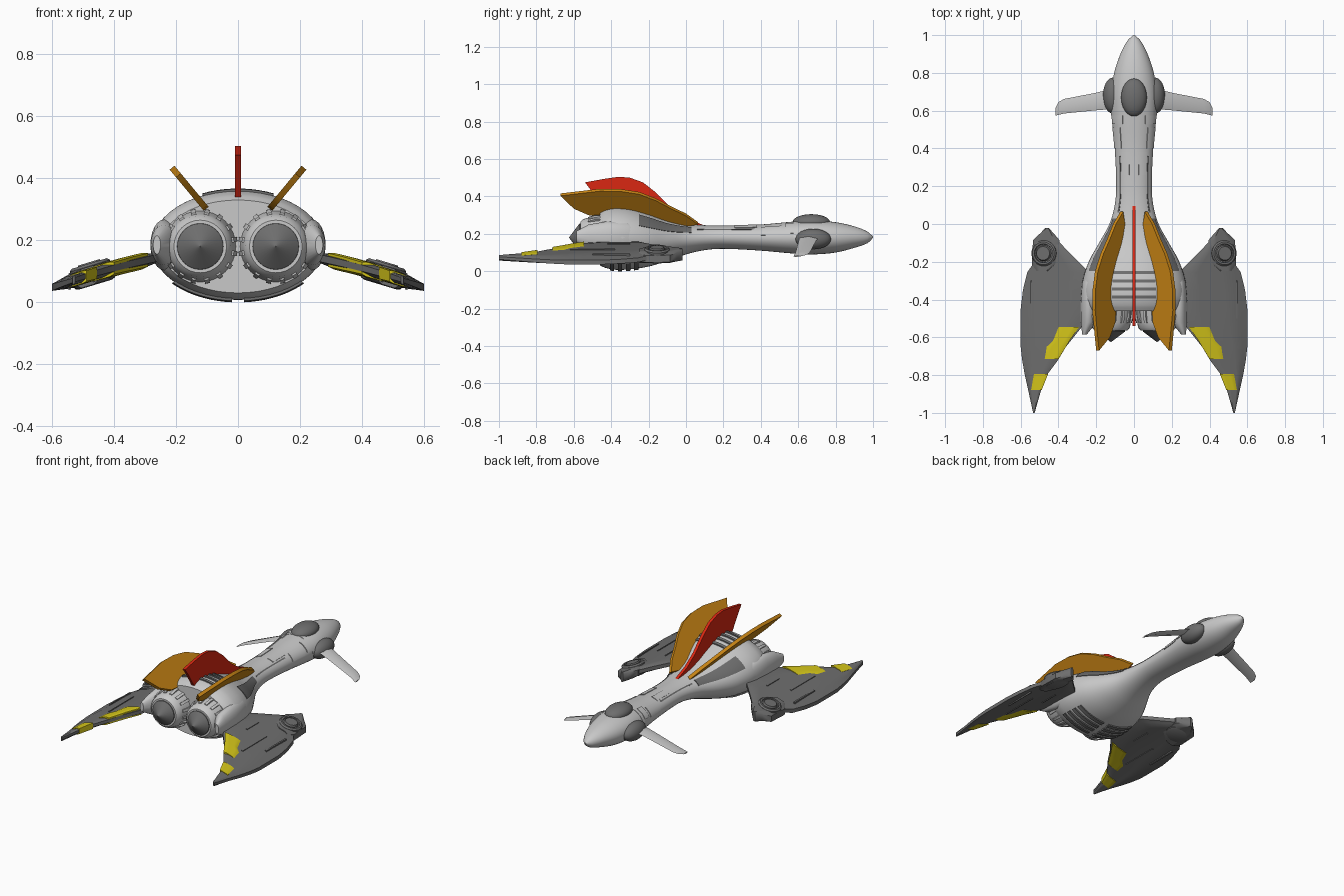
import bpy, bmesh, math
from mathutils import Vector
from math import sin, cos, pi, radians

if "Cube" in bpy.data.objects:
    bpy.data.objects.remove(bpy.data.objects["Cube"])


def material(name, r, g, b):
    m = bpy.data.materials.new(name)
    m.diffuse_color = (r, g, b, 1)
    m.use_nodes = True
    m.node_tree.nodes["Principled BSDF"].inputs["Base Color"].default_value = m.diffuse_color
    return m


LIGHT = material("light_grey", 0.58, 0.58, 0.58)
DARK = material("dark_grey", 0.155, 0.155, 0.155)
YELLOW = material("yellow", 0.66, 0.56, 0.01)
ORANGE = material("orange", 0.62, 0.25, 0.008)
RED = material("red", 0.70, 0.02, 0.006)


def loft(name, rings, mat, angle=35):
    """Skin a list of closed rings and cap both ends."""
    bm = bmesh.new()
    vs = [[bm.verts.new(p) for p in ring] for ring in rings]
    n = len(vs[0])
    for a, b in zip(vs, vs[1:]):
        for i in range(n):
            j = (i + 1) % n
            bm.faces.new((a[i], a[j], b[j], b[i]))
    bm.faces.new(vs[0])
    bm.faces.new(vs[-1])
    bmesh.ops.recalc_face_normals(bm, faces=bm.faces)
    me = bpy.data.meshes.new(name)
    bm.to_mesh(me)
    bm.free()
    me.materials.append(mat)
    for p in me.polygons:
        p.use_smooth = True
    me.set_sharp_from_angle(angle=radians(angle))
    ob = bpy.data.objects.new(name, me)
    bpy.context.collection.objects.link(ob)
    return ob


def revolve(name, centre, axis, profile, mat, n=32):
    """Profile of (distance along axis, radius)."""
    c, w = Vector(centre), Vector(axis).normalized()
    u = w.cross(Vector((0, 1, 0)) if abs(w.y) < 0.5 else Vector((1, 0, 0))).normalized()
    v = w.cross(u)
    return loft(name, [[c + w * h + (u * cos(2 * pi * i / n) + v * sin(2 * pi * i / n)) * r
                        for i in range(n)] for h, r in profile], mat)


def ellipsoid(name, c, r, mat, n=32, m=16):
    rings = []
    for k in range(m + 1):
        t = pi * (0.01 + 0.98 * k / m)
        rings.append([(c[0] + r[0] * sin(t) * cos(2 * pi * i / n), c[1] + r[1] * cos(t),
                       c[2] + r[2] * sin(t) * sin(2 * pi * i / n)) for i in range(n)])
    return loft(name, rings, mat, 50)


# Fuselage sections: y, half width, bottom z, top z
KEYS = [(1.0, .004, .178, .186), (.97, .035, .15, .212), (.9, .072, .125, .24),
        (.8, .105, .1, .262), (.68, .122, .09, .272), (.57, .118, .095, .265),
        (.4, .102, .11, .25), (.2, .094, .12, .244), (.1, .102, .113, .246),
        (0, .13, .09, .255), (-.1, .185, .055, .28), (-.2, .24, .025, .32),
        (-.3, .272, .01, .352), (-.38, .278, .008, .36), (-.43, .268, .018, .348),
        (-.46, .25, .03, .33)]


def section(y):
    """Smooth interpolation of the fuselage sections."""
    k = 0
    while k < len(KEYS) - 2 and y < KEYS[k + 1][0]:
        k += 1
    a, b = KEYS[k], KEYS[k + 1]
    p, q = KEYS[max(k - 1, 0)], KEYS[min(k + 2, len(KEYS) - 1)]
    h = b[0] - a[0]
    t = (y - a[0]) / h
    out = []
    for i in (1, 2, 3):
        ma = (b[i] - p[i]) / (b[0] - p[0]) * h
        mb = (q[i] - a[i]) / (q[0] - a[0]) * h
        out.append((2*t**3 - 3*t*t + 1) * a[i] + (t**3 - 2*t*t + t) * ma
                   + (3*t*t - 2*t**3) * b[i] + (t**3 - t*t) * mb)
    return out


def hull(y, deg, off=0.0):
    w, zb, zt = section(y)
    a = radians(deg)
    return ((w + off) * cos(a), y, (zb + zt) / 2 + ((zt - zb) / 2 + off) * sin(a))


ys = []
for a, b in zip(KEYS, KEYS[1:]):
    ys += [a[0] + (b[0] - a[0]) * i / 4 for i in range(4)]
ys.append(KEYS[-1][0])
loft("fuselage", [[hull(y, i * 7.5) for i in range(48)] for y in ys], LIGHT)


def skin(name, y0, y1, a0, a1, off, mat, a2=None, a3=None):
    """Thin plate following the fuselage between two y and two angles."""
    a2, a3 = a0 if a2 is None else a2, a1 if a3 is None else a3
    rings = []
    for k in range(9):
        t = k / 8
        y, lo, hi = y0 + (y1 - y0) * t, a0 + (a2 - a0) * t, a1 + (a3 - a1) * t
        arc = [lo + (hi - lo) * i / 10 for i in range(11)]
        rings.append([hull(y, d, off) for d in arc] + [hull(y, d, -.006) for d in reversed(arc)])
    loft(name, rings, mat)


def both(name, y0, y1, a0, a1, off, mat):
    skin(name + "_right", y0, y1, a0, a1, off, mat)
    skin(name + "_left", y0, y1, 180 - a0, 180 - a1, off, mat)


# Hull plates, panels and ribs
both("shoulder_panel", 0.03, -.25, 24, 50, .004, DARK)
both("neck_groove", .36, .06, 38, 44, .002, DARK)
both("neck_plate_front", .575, .53, 15, 60, .005, LIGHT)
both("neck_plate_mid", .51, .40, 10, 50, .004, LIGHT)
both("neck_plate_rear", .38, .26, 50, 75, .004, LIGHT)
for i in range(4):
    y = -.25 - i * .043
    skin("back_rib_%d" % i, y, y - .016, 66, 114, .007, DARK)
    both("belly_rib_%d" % i, y - .005, y - .028, -86, -42, .008, DARK)
skin("neck_collar", .60, .575, 0, 180, .003, LIGHT)

# Cockpit canopy
ellipsoid("canopy", (0, .67, .262), (.068, .10, .043), DARK)


def wing_z(x):
    t = x - .25
    return .145 - .2 * t - .22 * t * t


def wing_panel(name, s, rows, mat, thick, edge=.5, lift=0):
    """Curved slab from rows of (y, inner x, outer x)."""
    rings = []
    n = 10
    for k, (y, x0, x1) in enumerate(rows):
        top, bot = [], []
        for i in range(n + 1):
            f = i / n
            x = x0 + (x1 - x0) * f
            e = min(1, edge + (1 - edge) * 5 * min(f, 1 - f))
            h = thick * e * (1 if y > -.6 else max(.6, 1 + (y + .6))) / 2
            top.append((s * x, y, wing_z(x) + lift + h))
            bot.append((s * x, y, wing_z(x) + lift - h))
        rings.append(top + bot[::-1])
    loft(name, rings, mat)


def fin(name, pts, thick, mat, origin, up):
    """Flat fin from (y, height) points in a plane through origin along up."""
    o, u = Vector(origin), Vector(up).normalized()
    n = u.cross(Vector((0, 1, 0))) * thick / 2
    loft(name, [[o + u * h + Vector((0, y, 0)) + n * k for y, h in pts] for k in (-1, 1)], mat)


# Central fin
fin("centre_fin", [(.11, .24), (0, .285), (-.08, .34), (-.16, .42), (-.23, .475), (-.3, .50),
                   (-.36, .505), (-.43, .495), (-.54, .475), (-.51, .435), (-.45, .34),
                   (-.3, .33), (0, .235)], .018, RED, (0, 0, 0), (0, 0, 1))

for s, side in ((1, "right"), (-1, "left")):
    # Tilted side fins
    fin("side_fin_" + side, [(.065, -.06), (0, .0), (-.08, .05), (-.16, .105), (-.25, .15),
                             (-.35, .17), (-.46, .172), (-.67, .14), (-.6, .05), (-.52, .005),
                             (-.4, -.005), (-.25, 0), (-.1, -.05), (0, -.075)],
        .02, ORANGE, (s * .103, 0, .302), (s * .64, 0, .77))

    # Main wing, pod and trailing panels
    wing_panel("wing_" + side, s, [(-.09, .40, .53), (-.15, .345, .535), (-.22, .275, .54),
               (-.255, .24, .565), (-.35, .24, .588), (-.45, .24, .60), (-.55, .28, .60),
               (-.65, .36, .60), (-.72, .402, .592), (-.8, .462, .578), (-.88, .492, .56),
               (-1.0, .526, .534)], DARK, .046)
    wing_panel("pod_" + side, s, [(-.02, .452, .468), (-.05, .425, .497), (-.085, .395, .535),
               (-.21, .40, .54), (-.25, .45, .52)], DARK, .062, .6, -.003)
    wing_panel("trailing_panel_" + side, s, [(-.545, .29, .405), (-.62, .343, .432),
               (-.65, .36, .468), (-.715, .40, .477)], YELLOW, .054, .8)
    wing_panel("tip_panel_" + side, s, [(-.795, .455, .53), (-.88, .489, .545)],
               YELLOW, .056, .85)
    for i, (x, y0, y1) in enumerate(((.35, -.3, -.42), (.46, -.38, -.62), (.54, -.3, -.5))):
        wing_panel("wing_strip_%d_%s" % (i, side), s, [(y0, x, x + .008), (y1, x, x + .008)],
                   DARK, .054, 1)
    revolve("pod_ring_" + side, (s * .47, -.155, wing_z(.47)), (s * .29, 0, .957),
            [(-.035, .055), (-.03, .068), (.028, .068), (.036, .06), (.036, .05), (.027, .048),
             (.027, .042), (.04, .036), (.04, .002)], DARK)

    # Engine: light housing, dark exhaust cone, cooling teeth
    c = (s * .122, 0, .18)
    revolve("engine_" + side, c, (0, -1, 0),
            [(.36, .10), (.42, .118), (.46, .115), (.52, .106), (.55, .099), (.565, .085),
             (.565, .01)], LIGHT)
    revolve("exhaust_cone_" + side, c, (0, -1, 0), [(.55, .076), (.57, .074), (.625, .001)], DARK)
    for k in range(16):
        a = 2 * pi * (k + .5) / 16
        o, t = Vector((cos(a), 0, sin(a))), Vector((-sin(a), 0, cos(a)))
        base = Vector(c)
        loft("engine_tooth_%d_%s" % (k, side),
             [[base + o * r + t * w + Vector((0, y, 0))
               for r, w in ((.09, -.008), (.09, .008), (top, .008), (top, -.008))]
              for y, top in ((-.43, .122), (-.49, .121), (-.525, .110))], LIGHT)

    # Armour cheek beside the engine
    loft("cheek_" + side, [[(s * (x + w * cos(2 * pi * i / 24)), y, .185 + h * sin(2 * pi * i / 24))
                            for i in range(24)]
                           for y, x, w, h in ((-.27, .235, .02, .05), (-.31, .235, .04, .075),
                                              (-.42, .238, .045, .082), (-.52, .24, .042, .065),
                                              (-.585, .262, .012, .03))], LIGHT)

    # Head bulge and canard
    ellipsoid("head_bulge_" + side, (s * .112, .68, .172), (.052, .095, .055), DARK)
    rings = []
    for x, y0, y1, z, t in ((.10, .61, .72, .195, .013), (.2, .602, .695, .162, .011),
                            (.37, .585, .662, .10, .007), (.4, .578, .645, .088, .006),
                            (.415, .574, .615, .08, .004)):
        m = (y0 + y1) / 2
        rings.append([(s * x, y0, z - .002), (s * x, m, z - t), (s * x, y1, z),
                      (s * x, m, z + t)])
    loft("canard_" + side, rings, LIGHT)
